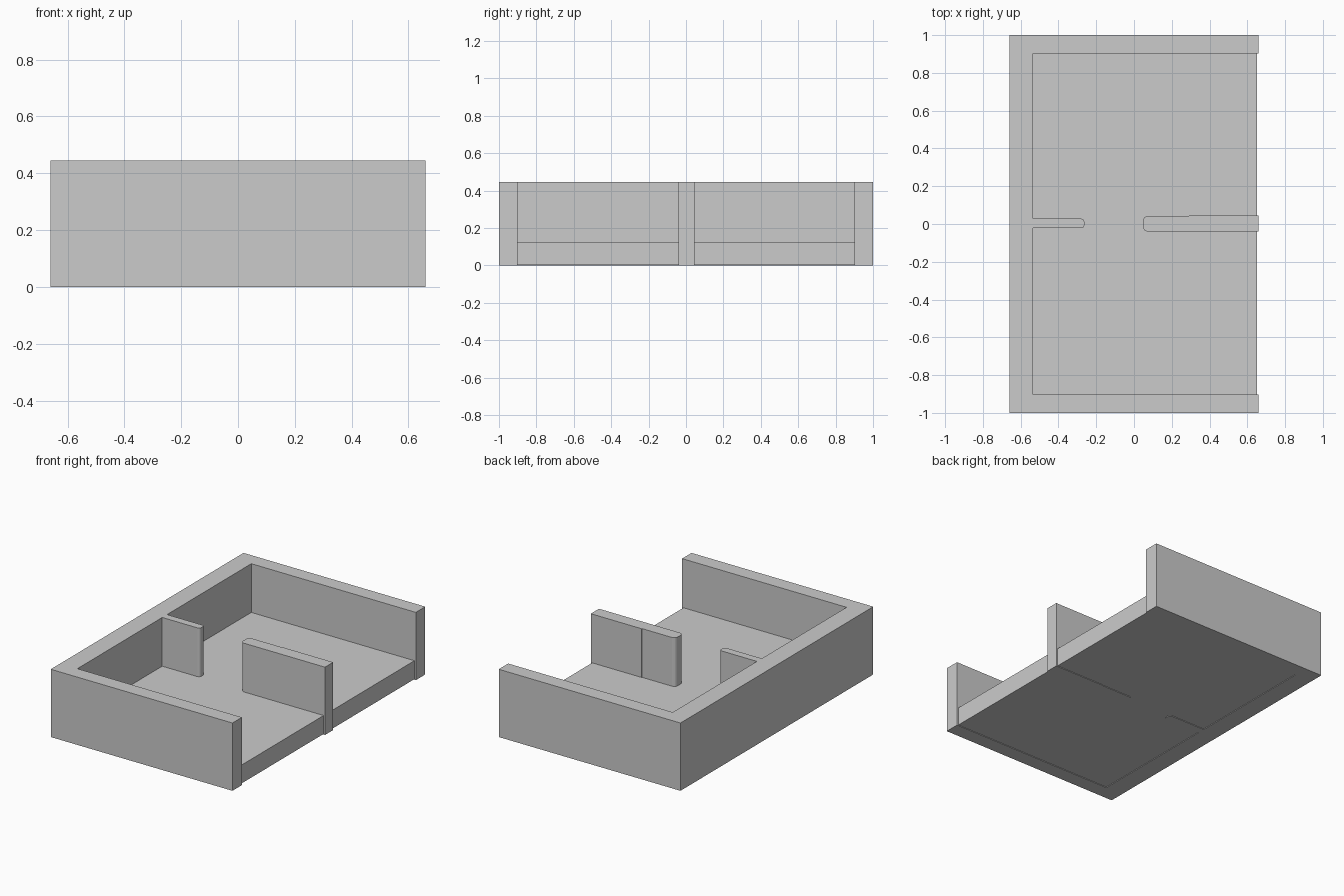
import bpy, bmesh, math

if "Cube" in bpy.data.objects:
    bpy.data.objects.remove(bpy.data.objects["Cube"])


def prism(name, outline, z0, z1):
    """Extrude a closed XY outline from z0 to z1."""
    bm = bmesh.new()
    face = bm.faces.new([bm.verts.new((x, y, z0)) for x, y in outline])
    top = bmesh.ops.extrude_face_region(bm, geom=[face])["geom"]
    for v in top:
        if isinstance(v, bmesh.types.BMVert):
            v.co.z = z1
    bmesh.ops.recalc_face_normals(bm, faces=bm.faces)
    mesh = bpy.data.meshes.new(name)
    bm.to_mesh(mesh)
    bm.free()
    obj = bpy.data.objects.new(name, mesh)
    bpy.context.collection.objects.link(obj)
    return obj


def arc(cx, cy, r, a0, a1, n=4):
    """Points of a rounded corner, angles in degrees."""
    angles = [math.radians(a0 + (a1 - a0) * i / n) for i in range(n + 1)]
    return [(cx + r * math.cos(a), cy + r * math.sin(a)) for a in angles]


X, H, INNER, WALL_Y = 0.66, 0.445, -0.535, 0.902

# U-shaped outer wall with the short round-ended divider growing from it
spur = arc(-0.28, -0.005, 0.017, -90, 0) + arc(-0.28, 0.011, 0.017, 0, 90)
outer_wall = prism("outer_wall", [
    (X, -1), (X, -WALL_Y), (INNER, -WALL_Y), (INNER, -0.022), *spur,
    (INNER, 0.028), (INNER, WALL_Y), (X, WALL_Y), (X, 1), (-X, 1), (-X, -1),
], 0, H)

# Long divider at the open side, slightly thinner toward its rounded end
nose = arc(0.073, 0.017, 0.025, 90, 180) + arc(0.073, -0.015, 0.025, 180, 270)
long_divider = prism("long_divider", [
    (X, -0.04), (X, 0.045), (0.29, 0.045), (0.29, 0.042), *nose,
], 0, H)

# Floor slab, set back a little from the open edge and the ground
floor = prism("floor", [
    (INNER - 0.01, -WALL_Y - 0.01), (0.65, -WALL_Y - 0.01),
    (0.65, WALL_Y + 0.01), (INNER - 0.01, WALL_Y + 0.01),
], 0.004, 0.125)
